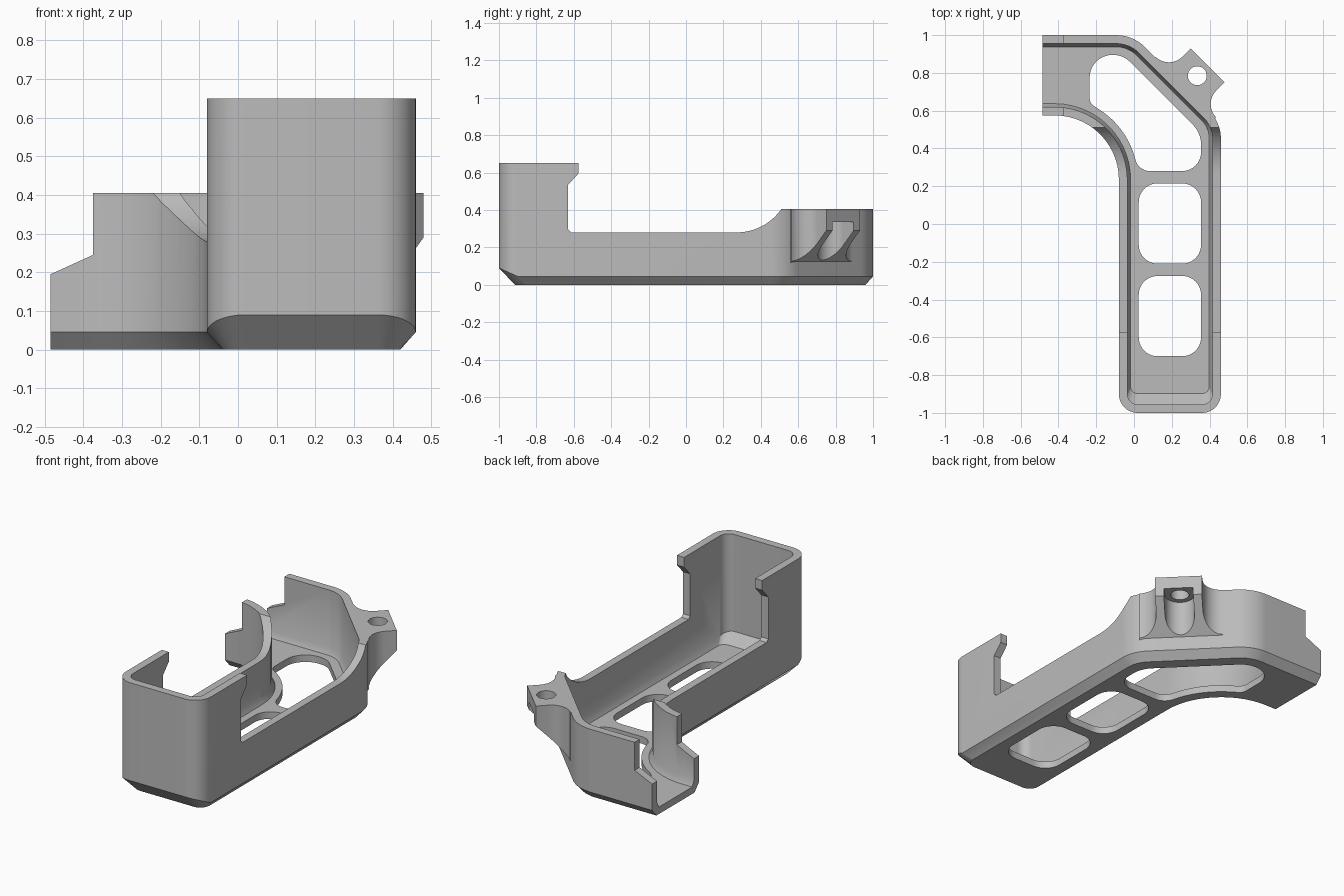
import bpy, bmesh, math
from mathutils import Vector

old = bpy.data.objects.get("Cube")
if old:
    bpy.data.objects.remove(old, do_unlink=True)

grey = bpy.data.materials.new("plain grey")
grey.use_nodes = True
colour = (0.5, 0.5, 0.5, 1)
grey.diffuse_color = colour
grey.node_tree.nodes["Principled BSDF"].inputs["Base Color"].default_value = colour


def arc(cx, cy, r, a0, a1, n=12):
    angles = [math.radians(a0 + (a1 - a0) * i / n) for i in range(n + 1)]
    return [(cx + r * math.cos(a), cy + r * math.sin(a)) for a in angles]


def rounded(corners, n=10):
    """Closed outline from (x, y, radius) corners."""
    out = []
    for i, (x, y, r) in enumerate(corners):
        p = Vector((x, y))
        if r == 0:
            out.append(p)
            continue
        u = (Vector(corners[i - 1][:2]) - p).normalized()
        v = (Vector(corners[(i + 1) % len(corners)][:2]) - p).normalized()
        half = math.acos(u.dot(v)) / 2
        c = p + (u + v).normalized() * (r / math.sin(half))
        d0 = p + u * (r / math.tan(half)) - c
        d1 = p + v * (r / math.tan(half)) - c
        sweep = math.atan2(d0.x * d1.y - d0.y * d1.x, d0.dot(d1))
        start = math.atan2(d0.y, d0.x)
        points = arc(c.x, c.y, r, math.degrees(start), math.degrees(start + sweep), n)
        out += [Vector(q) for q in points]
    return out


def inset(path, d):
    """Move a clockwise outline inward by d."""
    out = []
    for i, p in enumerate(path):
        a = (p - path[i - 1]).normalized()
        b = (path[(i + 1) % len(path)] - p).normalized()
        na, nb = Vector((a.y, -a.x)), Vector((b.y, -b.x))
        out.append(p + (na + nb) * (d / (1 + na.dot(nb))))
    return out


def loft(name, loops):
    """Solid skinned through matching loops of 3D points."""
    bm = bmesh.new()
    rings = [[bm.verts.new(p) for p in loop] for loop in loops]
    n = len(rings[0])
    for lo, hi in zip(rings, rings[1:]):
        for i in range(n):
            j = (i + 1) % n
            bm.faces.new((lo[i], lo[j], hi[j], hi[i]))
    bm.faces.new(rings[0])
    bm.faces.new(rings[-1])
    bmesh.ops.recalc_face_normals(bm, faces=bm.faces)
    mesh = bpy.data.meshes.new(name)
    bm.to_mesh(mesh)
    bm.free()
    mesh.materials.append(grey)
    ob = bpy.data.objects.new(name, mesh)
    bpy.context.collection.objects.link(ob)
    return ob


def prism(name, path, lo, hi, axis="z"):
    place = {"x": lambda p, h: (h, p[0], p[1]),
             "y": lambda p, h: (p[0], h, p[1]),
             "z": lambda p, h: (p[0], p[1], h)}[axis]
    return loft(name, [[place(p, h) for p in path] for h in (lo, hi)])


def combine(body, tool, operation="DIFFERENCE"):
    mod = body.modifiers.new("combine", "BOOLEAN")
    mod.operation, mod.object, mod.solver = operation, tool, "EXACT"
    bpy.context.view_layer.objects.active = body
    bpy.ops.object.modifier_apply(modifier=mod.name)
    bpy.data.objects.remove(tool, do_unlink=True)


# Bent tray outline, clockwise, running past the open end
outline = rounded([(-0.7, 1, 0), (-0.005, 1, 0.22), (0.46, 0.535, 0.2), (0.46, -1, 0.1),
                   (-0.08, -1, 0.1), (-0.08, 0.575, 0.34), (-0.7, 0.575, 0)], 14)


def ring(d, z, shift=0, lift=0):
    """Inset outline at height z, moved back and raised at the front end."""
    out = []
    for base, p in zip(outline, inset(outline, d)):
        t = min(1, max(0, (-0.9 - base.y) / 0.1))
        s = 1 if base.y < -0.85 else 0
        out.append((p.x, p.y + shift * s, z + lift * t))
    return out


# Outer body with a chamfered underside
body = loft("cradle_body", [ring(0.04, 0, 0.045), ring(0, 0.045, 0, 0.045), ring(0, 0.65)])


# Corner lug, sloping away underneath
def mirror(p):
    return (p[1] - 0.45, p[0] + 0.45)


side = [(0.095, 0.865)] + arc(0.185, 0.956, 0.1, 225, 315) + [(0.3, 0.93)]
lug_path = side + [mirror(p) for p in reversed(side)]
lug = loft("lug", [[(x, y, 0.29 - (1.23 - x - y) / math.sqrt(2)) for x, y in lug_path],
                   [(x, y, 0.45) for x, y in lug_path]])
combine(body, lug, "UNION")

# Hollow inside
combine(body, loft("cavity", [ring(0.062, 0.04, 0.04), ring(0.045, 0.075, 0, 0.02), ring(0.045, 0.9)]))

# Side wall height profile with the front hook and rear sweep
notch = [(-0.575, 0.9), (-0.575, 0.595), (-0.63, 0.535), (-0.63, 0.295), (-0.615, 0.28)]
notch += arc(0.27, 0.573, 0.293, 270, 325) + [(1.2, 0.405), (1.2, 0.9)]
combine(body, prism("wall_cut", notch, -1, 1, "x"))

# Open end: square cut and lowered shoulders
combine(body, prism("shoulder_cut", [(-0.375, 0.9), (-0.375, 0.245), (-0.485, 0.195),
                                     (-0.485, -0.1), (-0.9, -0.1), (-0.9, 0.9)], 0.4, 1.2, "y"))

# Floor windows
for y0, y1 in ((-0.70, -0.275), (-0.21, 0.215)):
    path = rounded([(x, y, 0.1) for x, y in ((0.025, y1), (0.355, y1), (0.355, y0), (0.025, y0))])
    combine(body, prism("floor_window", path, -0.1, 0.2))
bend = [(x, y, 0) for x, y in arc(-0.42, 0.235, 0.44, 16, 54)]
path = rounded([(-0.235, 0.895, 0.12), (-0.058, 0.895, 0.125), (0.355, 0.482, 0.15),
                (0.355, 0.28, 0.1), (0.025, 0.28, 0.08)] + bend + [(-0.235, 0.64, 0.05)])
combine(body, prism("bend_window", path, -0.1, 0.2))

# Lug screw hole, and the channel below it with its outward slot
centre = Vector((0.335, 0.785))
out, along = Vector((1, 1)).normalized(), Vector((-1, 1)).normalized()
combine(body, prism("screw_hole", arc(*centre, 0.05, 0, 352.5, 47), 0.2, 0.6))
channel = arc(*centre, 0.08, 135, 315, 20)
channel += [centre + out * 0.2 - along * 0.08, centre + out * 0.2 + along * 0.08]
combine(body, prism("channel", channel, 0.05, 0.335))

# Smooth shading with crisp edges
bpy.ops.object.select_all(action="DESELECT")
body.select_set(True)
bpy.context.view_layer.objects.active = body
bpy.ops.object.shade_smooth_by_angle(angle=math.radians(30))
